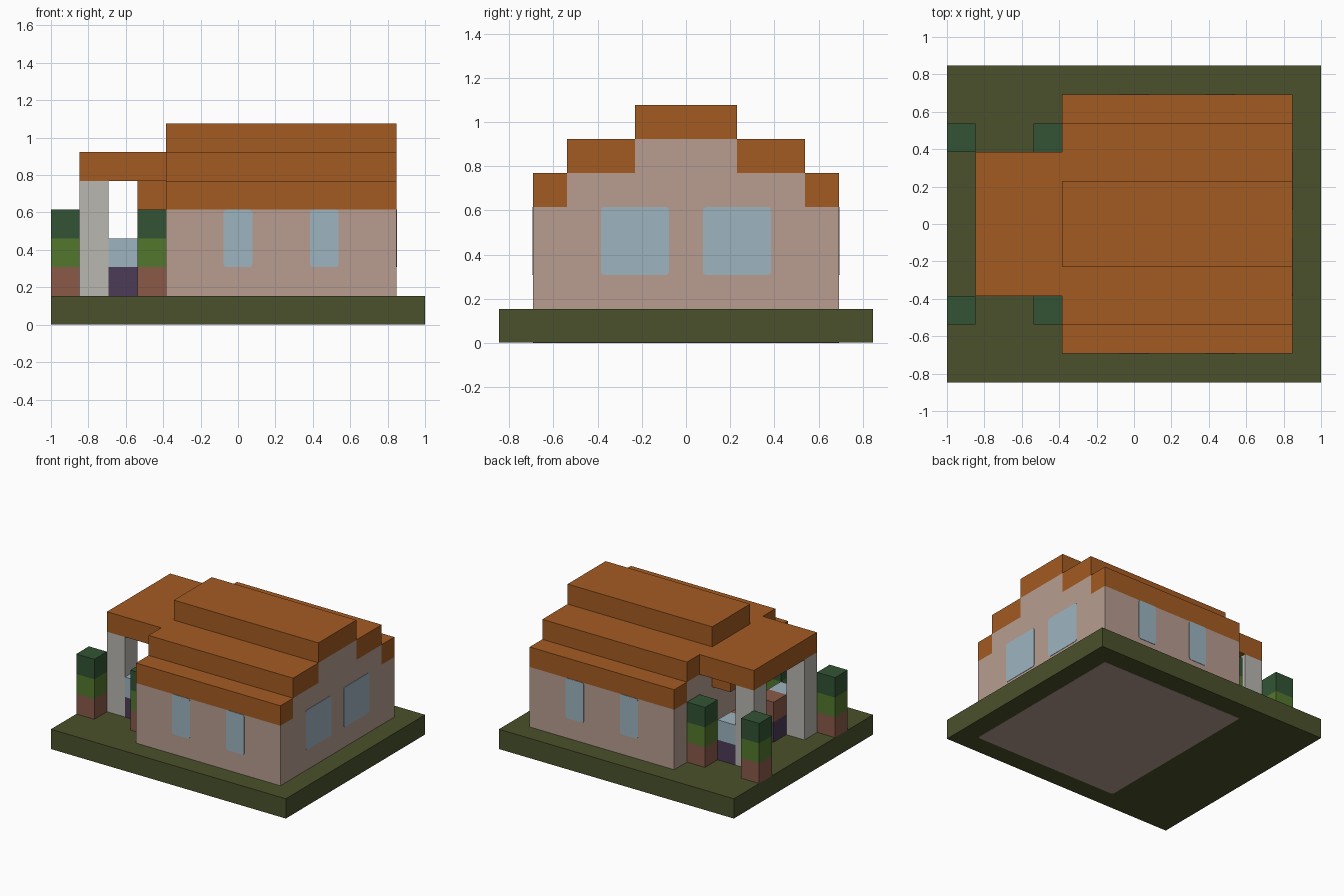
import bpy, bmesh
from mathutils import Vector

cube = bpy.data.objects.get("Cube")
if cube:
    bpy.data.objects.remove(cube, do_unlink=True)

U = 2 / 13  # one building block


def material(name, rgb):
    lin = [((c / 255 + 0.055) / 1.055) ** 2.4 for c in rgb] + [1]
    m = bpy.data.materials.new(name)
    m.use_nodes = True
    m.diffuse_color = lin
    bsdf = m.node_tree.nodes["Principled BSDF"]
    bsdf.inputs["Base Color"].default_value = lin
    bsdf.inputs["Roughness"].default_value = 0.9
    return m


GRASS = material("olive_grass", (74, 81, 43))
ROOF = material("orange_roof", (164, 91, 34))
WALL = material("pale_pink_wall", (184, 158, 145))
GLASS = material("pale_blue", (158, 181, 192))
STONE = material("grey_stone", (185, 183, 176))
CLAY = material("red_clay", (139, 90, 73))
LEAF = material("leaf_green", (84, 119, 45))
DARK_LEAF = material("dark_green", (50, 84, 52))
PURPLE = material("dark_purple", (76, 60, 87))


def finish(name, bm, mat):
    bmesh.ops.recalc_face_normals(bm, faces=bm.faces[:])
    mesh = bpy.data.meshes.new(name)
    bm.to_mesh(mesh)
    bm.free()
    mesh.materials.append(mat)
    obj = bpy.data.objects.new(name, mesh)
    bpy.context.collection.objects.link(obj)
    return obj


def box(name, mat, x, y, z, round_axis=None):
    """Box from three (low, high) ranges in block units, corners cut about round_axis."""
    bm = bmesh.new()
    bmesh.ops.create_cube(bm, size=1)
    for v in bm.verts:
        v.co = Vector([U * (lo if c < 0 else hi) for c, (lo, hi) in zip(v.co, (x, y, z))])
    if round_axis is not None:
        edges = [e for e in bm.edges
                 if abs((e.verts[0].co - e.verts[1].co).normalized()[round_axis]) > 0.9]
        bmesh.ops.bevel(bm, geom=edges, offset=0.015, segments=2, profile=0.5, affect='EDGES')
    return finish(name, bm, mat)


def both(lo, hi):
    """A y range and its mirror, with side names."""
    return (("front", (-hi, -lo)), ("back", (lo, hi)))


X0, X1 = -2.5, 5.5  # house length
T = 0.02            # plate thickness in blocks

# Ground slab, with the house floor showing underneath
box("ground", GRASS, (-6.5, 6.5), (-5.5, 5.5), (0.01, 1))
box("floor_plate", WALL, (X0, X1), (-4.5, 4.5), (0, 0.02), 2)

# Walls: one stepped gable profile swept along the house
half = [(4.5, 1), (4.5, 4), (3.5, 4), (3.5, 5), (1.5, 5), (1.5, 6)]
profile = half + [(-y, z) for y, z in reversed(half)]
bm = bmesh.new()
face = bm.faces.new([bm.verts.new((U * X0, U * y, U * z)) for y, z in profile])
swept = bmesh.ops.extrude_face_region(bm, geom=[face])["geom"]
bmesh.ops.translate(bm, vec=(U * (X1 - X0), 0, 0),
                    verts=[g for g in swept if isinstance(g, bmesh.types.BMVert)])
finish("house_walls", bm, WALL)

# Stepped roof
box("roof_ridge", ROOF, (X0, X1), (-1.5, 1.5), (6, 7))
for side, y in both(1.5, 3.5):
    box("roof_middle_step_" + side, ROOF, (X0, X1), y, (5, 6))
for side, y in both(3.5, 4.5):
    box("roof_eave_" + side, ROOF, (X0, X1), y, (4, 5))

# Porch roof, lintel and pillars
box("porch_roof", ROOF, (-5.5, X0), (-2.5, 2.5), (5, 6))
box("porch_lintel", ROOF, (-3.5, X0), (-1.5, 1.5), (4, 5))
for side, y in both(1.5, 2.5):
    box("porch_pillar_" + side, STONE, (-5.5, -4.5), y, (1, 5))

# Porch seats
for side, y in both(1.5, 2.5):
    box("seat_base_" + side, PURPLE, (-4.5, -3.5), y, (1, 2))
    box("seat_top_" + side, GLASS, (-4.5, -3.5), y, (2, 3))
for side, y in both(0.5, 1.5):
    box("inner_base_" + side, PURPLE, (-4.5, -3.5), y, (1, 2))
    box("inner_block_" + side, CLAY, (-4.5, -3.5), y, (2, 3))

# Potted shrubs
for side, y in both(2.5, 3.5):
    for place, x in (("outer", (-6.5, -5.5)), ("inner", (-3.5, -2.5))):
        tag = place + "_" + side
        box("pot_" + tag, CLAY, x, y, (1, 2))
        box("shrub_" + tag, LEAF, x, y, (2, 3))
        box("shrub_top_" + tag, DARK_LEAF, x, y, (3, 4))

# Windows on the long sides and the gable end
for side, y in both(4.5 - T, 4.5 + T):
    for place, x in (("near_porch", (-0.5, 0.5)), ("far", (2.5, 3.5))):
        box("window_" + place + "_" + side, GLASS, x, y, (2, 4), 1)
for side, y in both(0.5, 2.5):
    box("gable_window_" + side, GLASS, (X1 - T, X1 + T), y, (2, 4), 0)
